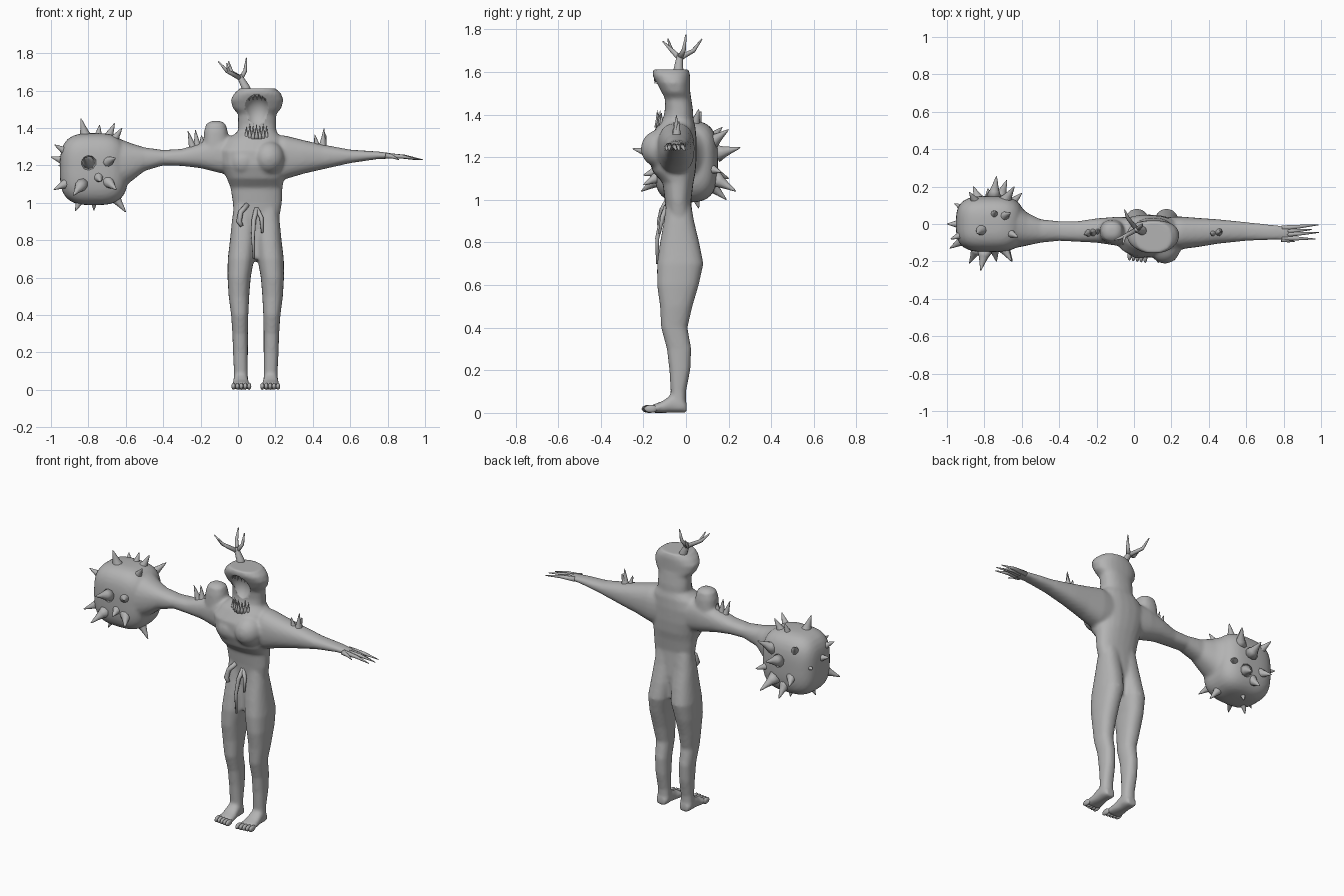
import bpy, bmesh, math
from mathutils import Vector

grey = bpy.data.materials.new("grey flesh")
grey.diffuse_color = (0.45, 0.45, 0.45, 1)
CX = 0.095  # body's centre line


def make(name, bm):
    bmesh.ops.recalc_face_normals(bm, faces=bm.faces)
    me = bpy.data.meshes.new(name)
    bm.to_mesh(me)
    bm.free()
    me.materials.append(grey)
    for p in me.polygons:
        p.use_smooth = True
    ob = bpy.data.objects.new(name, me)
    bpy.context.collection.objects.link(ob)
    return ob


def skin(name, rings):
    bm = bmesh.new()
    rows = [[bm.verts.new(p) for p in r] for r in rings]
    n = len(rows[0])
    for a, b in zip(rows, rows[1:]):
        for i in range(n):
            j = (i + 1) % n
            bm.faces.new((a[i], a[j], b[j], b[i]))
    bm.faces.new(rows[0])
    bm.faces.new(rows[-1])
    return make(name, bm)


def loft(name, axis, sections, power=0.85, mirror=False):
    """sections: (position, u0, u1, v0, v1) along the axis"""
    rings = []
    for t, u0, u1, v0, v1 in sections:
        ring = []
        for i in range(24):
            a = math.tau * i / 24
            c, s = math.cos(a), math.sin(a)
            u = (u0 + u1) / 2 + (u1 - u0) / 2 * math.copysign(abs(c) ** power, c)
            v = (v0 + v1) / 2 + (v1 - v0) / 2 * math.copysign(abs(s) ** power, s)
            p = {'x': (t, u, v), 'y': (u, t, v), 'z': (u, v, t)}[axis]
            ring.append((2 * CX - p[0], p[1], p[2]) if mirror else p)
        rings.append(ring)
    return skin(name, rings)


def sweep(name, pts, radii, n=10):
    pts = [Vector(p) for p in pts]
    rings = []
    for i, (p, r) in enumerate(zip(pts, radii)):
        d = (pts[min(i + 1, len(pts) - 1)] - pts[max(i - 1, 0)]).normalized()
        ref = Vector((0, 1, 0)) if abs(d.y) < 0.8 else Vector((1, 0, 0))
        u = d.cross(ref).normalized()
        v = d.cross(u)
        rings.append([p + r * (math.cos(math.tau * k / n) * u + math.sin(math.tau * k / n) * v)
                      for k in range(n)])
    return skin(name, rings)


def spike(name, base, tip, r):
    base, tip = Vector(base), Vector(tip)
    ts = (0, 0.3, 0.6, 0.85, 1)
    return sweep(name, [base.lerp(tip, t) for t in ts], [r * k for k in (1, .62, .36, .18, .04)])


def blob(name, c, r, power=2.0, sub=3):
    bm = bmesh.new()
    bmesh.ops.create_icosphere(bm, subdivisions=sub, radius=1)
    for v in bm.verts:
        k = sum(abs(x) ** power for x in v.co) ** (1 / power)
        v.co = Vector([c[i] + r[i] * v.co[i] / k for i in range(3)])
    return make(name, bm)


parts = []

# Torso, neck and wide-open head
parts.append(loft("torso", 'z', [
    (0.70, 0.04, 0.15, -0.09, 0.02), (0.85, -0.02, 0.21, -0.09, 0.035),
    (1.0, -0.028, 0.235, -0.10, 0.025), (1.08, -0.04, 0.238, -0.11, 0.035),
    (1.13, -0.06, 0.245, -0.155, 0.045), (1.2, -0.09, 0.255, -0.18, 0.05),
    (1.28, -0.10, 0.255, -0.175, 0.05), (1.34, -0.06, 0.24, -0.14, 0.045),
    (1.38, 0.0, 0.205, -0.11, 0.035)]))
parts.append(loft("neck_and_head", 'z', [
    (1.3, 0.0, 0.205, -0.12, 0.04), (1.42, 0.0, 0.205, -0.10, 0.033),
    (1.475, 0.0, 0.205, -0.105, 0.025), (1.505, -0.028, 0.232, -0.12, 0.02),
    (1.55, -0.04, 0.243, -0.142, 0.02), (1.585, -0.02, 0.23, -0.158, 0.02),
    (1.612, 0.01, 0.20, -0.155, 0.012)]))
parts.append(blob("large_chest_muscle", (0.165, -0.12, 1.24), (0.085, 0.092, 0.09)))
parts.append(blob("small_chest_muscle", (0.03, -0.11, 1.22), (0.08, 0.075, 0.08)))
parts.append(loft("shoulder_lump", 'z', [
    (1.25, -0.19, -0.04, -0.11, 0.03), (1.38, -0.182, -0.055, -0.10, 0.02),
    (1.42, -0.17, -0.065, -0.09, 0.01), (1.437, -0.145, -0.09, -0.065, -0.015)]))

# Legs and feet
for side, m in (("left", False), ("right", True)):
    parts.append(loft(side + "_leg", 'z', [
        (0.02, -0.025, 0.055, -0.07, 0.0), (0.1, -0.022, 0.052, -0.072, 0.0),
        (0.2, -0.027, 0.053, -0.078, 0.02), (0.3, -0.03, 0.053, -0.09, 0.025),
        (0.4, -0.037, 0.055, -0.117, 0.007), (0.5, -0.05, 0.06, -0.122, 0.03),
        (0.6, -0.056, 0.068, -0.136, 0.06), (0.7, -0.055, 0.086, -0.136, 0.082),
        (0.8, -0.043, 0.092, -0.122, 0.062), (0.9, -0.033, 0.09, -0.104, 0.038),
        (1.0, -0.02, 0.09, -0.09, 0.02)], mirror=m))
    parts.append(loft(side + "_foot", 'y', [
        (0.004, -0.015, 0.045, 0.0, 0.045), (-0.02, -0.025, 0.055, 0.0, 0.075),
        (-0.07, -0.026, 0.056, 0.0, 0.085), (-0.11, -0.03, 0.062, 0.0, 0.055),
        (-0.165, -0.034, 0.07, 0.0, 0.036)], mirror=m))
    for i in range(5):
        x = -0.024 + i * 0.021
        blob(f"{side}_toe_{i}", (2 * CX - x if m else x, -0.165 - 0.003 * i, 0.019),
             (0.0115, 0.032, 0.019), sub=2)

# Thin clawed arm
parts.append(loft("claw_arm", 'x', [
    (0.12, -0.11, 0.035, 1.12, 1.36), (0.25, -0.135, 0.04, 1.125, 1.36),
    (0.35, -0.122, 0.032, 1.155, 1.335), (0.45, -0.105, 0.025, 1.178, 1.312),
    (0.6, -0.09, 0.01, 1.212, 1.284), (0.75, -0.085, -0.005, 1.234, 1.274),
    (0.83, -0.085, -0.015, 1.236, 1.264)]))
for i, (y, tx, ty) in enumerate([(-0.022, 0.985, -0.005), (-0.04, 0.95, -0.03),
                                 (-0.058, 0.99, -0.045), (-0.075, 0.97, -0.08),
                                 (-0.082, 0.86, -0.095)]):
    sweep(f"claw_{i}", [(0.79, y, 1.252), ((0.79 + tx) / 2, (y + ty) / 2, 1.247),
                        (tx, ty, 1.23)], [0.015, 0.01, 0.002])

# Club arm with a rounded block at the end
parts.append(loft("club_arm", 'x', [
    (0.05, -0.11, 0.035, 1.13, 1.36), (-0.1, -0.115, 0.038, 1.16, 1.355),
    (-0.2, -0.10, 0.03, 1.185, 1.32), (-0.3, -0.095, 0.015, 1.197, 1.288),
    (-0.4, -0.09, 0.015, 1.2, 1.282), (-0.5, -0.10, 0.025, 1.17, 1.296),
    (-0.57, -0.115, 0.06, 1.115, 1.318), (-0.64, -0.13, 0.12, 1.06, 1.345)]))
BALL = Vector((-0.77, 0.0, 1.18))
parts.append(blob("club_head", BALL, (0.182, 0.15, 0.192), 3.2, 4))

# Fuse the flesh into one skin, then hollow out the mouth
bpy.ops.object.select_all(action='DESELECT')
for ob in parts:
    ob.select_set(True)
bpy.context.view_layer.objects.active = parts[0]
bpy.ops.object.join()
body = bpy.context.view_layer.objects.active
body.name = "body"
mod = body.modifiers.new("fuse", 'REMESH')
mod.mode = 'VOXEL'
mod.voxel_size = 0.01
mod.use_smooth_shade = True
mod = body.modifiers.new("soften", 'SMOOTH')
mod.iterations = 4
cutter = blob("mouth_cutter", (CX + 0.005, -0.165, 1.485), (0.078, 0.095, 0.095))
cutter.hide_render = True
cutter.hide_viewport = True
cutter.display_type = 'WIRE'
mod = body.modifiers.new("mouth", 'BOOLEAN')
mod.operation = 'DIFFERENCE'
mod.object = cutter

# Teeth: upper arc hanging down, lower row pointing up
for i in range(11):
    a = math.pi * (i + 0.5) / 11
    x, y = CX + 0.007 - 0.078 * math.cos(a), -0.085 - 0.058 * math.sin(a)
    z = 1.56 + 0.022 * math.sin(a)
    spike(f"upper_tooth_{i}", (x, y, z + 0.015), (x, y - 0.004, z - 0.035), 0.013)
for i in range(7):
    x = 0.045 + i * 0.018
    y = -0.135 + 0.02 * abs(i - 3) / 3
    spike(f"lower_tooth_{i}", (x, y, 1.34), (x, y, 1.41 + 0.012 * (i % 2)), 0.014)

# Spikes on the club
tips = [(-.84, -.05, 1.45), (-.74, .07, 1.415), (-.66, .06, 1.425), (-.62, -.07, 1.40),
        (-.98, -.08, 1.31), (-1.0, 0, 1.245), (-.985, -.13, 1.07), (-.96, .11, 1.2),
        (-.87, -.05, .955), (-.77, .06, .96), (-.60, -.04, .95),
        (-.82, -.25, 1.24), (-.655, -.2, 1.24), (-.735, -.2, 1.115), (-.65, -.2, 1.07),
        (-.88, -.21, 1.04), (-.735, .255, 1.245), (-.86, .2, 1.1), (-.68, .235, 1.04),
        (-.60, .165, 1.13), (-.64, .2, 1.33), (-.88, .17, 1.34), (-.78, .19, 1.0)]
for i, t in enumerate(tips):
    spike(f"club_spike_{i}", BALL.lerp(Vector(t), 0.58), t, 0.042)

# Shoulder spikes
for i, (x, tx, z, tz) in enumerate([(-0.235, -0.268, 1.27, 1.385), (-0.215, -0.228, 1.28, 1.39),
                                    (-0.19, -0.195, 1.29, 1.36), (0.43, 0.41, 1.27, 1.365),
                                    (0.45, 0.46, 1.27, 1.398), (0.45, 0.47, 1.27, 1.37)]):
    spike(f"shoulder_spike_{i}", (x, -0.045, z), (tx, -0.045 + 0.012 * (i % 3 - 1), tz), 0.03)

# Branching antler
fork = (0.015, -0.03, 1.665)
sweep("antler_stem", [(0.05, -0.035, 1.57), (0.04, -0.035, 1.62), fork, (0.01, -0.03, 1.685)],
      [0.035, 0.022, 0.016, 0.01])
for i, (mid, tip) in enumerate([((-0.06, -0.07, 1.705), (-0.105, -0.085, 1.755)),
                                ((-0.035, 0.035, 1.70), (-0.05, 0.075, 1.755)),
                                ((0.038, -0.01, 1.705), (0.045, 0.0, 1.775)),
                                ((-0.05, -0.065, 1.70), (-0.06, -0.11, 1.745))]):
    sweep(f"antler_branch_{i}", [fork, mid, tip], [0.014, 0.01, 0.003])

# Strands hanging from the open belly
sweep("belly_strand_long", [(0.10, -0.09, 0.97), (0.085, -0.115, 0.91), (0.08, -0.135, 0.82),
                            (0.085, -0.135, 0.70)], [0.014, 0.012, 0.01, 0.006])
sweep("belly_strand_short", [(0.05, -0.09, 0.99), (0.015, -0.112, 0.95), (0.005, -0.122, 0.90),
                             (0.02, -0.125, 0.875)], [0.014, 0.014, 0.015, 0.01])
sweep("belly_strand_side", [(0.10, -0.09, 0.97), (0.125, -0.11, 0.92), (0.13, -0.125, 0.84)],
      [0.012, 0.011, 0.006])
